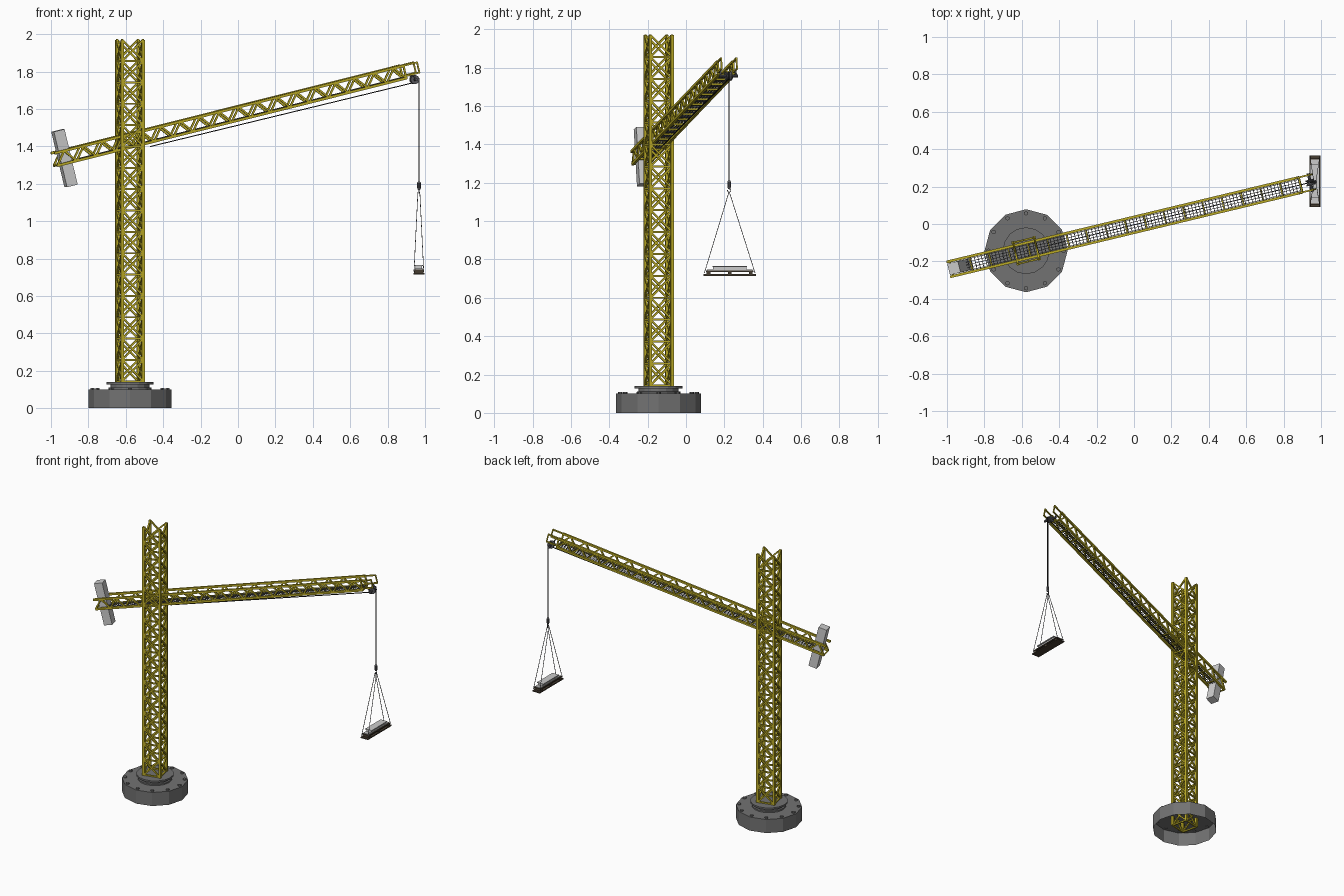
import bpy, bmesh, math
from mathutils import Vector, Matrix

if "Cube" in bpy.data.objects:
    bpy.data.objects.remove(bpy.data.objects["Cube"])

CX, CY = -0.577, -0.143
YAW = Matrix.Rotation(math.radians(13.5), 4, 'Z')
MAST = Matrix.Translation((CX, CY, 0)) @ YAW
JIB = Matrix.Translation((CX, CY, 1.432)) @ YAW @ Matrix.Rotation(math.radians(-13.7), 4, 'Y')
WORLD = Matrix.Identity(4)


def material(name, rgb):
    m = bpy.data.materials.new(name)
    m.diffuse_color = (*rgb, 1)
    m.use_nodes = True
    m.node_tree.nodes["Principled BSDF"].inputs["Base Color"].default_value = m.diffuse_color
    return m


YELLOW = material("yellow_paint", (0.50, 0.41, 0.02))
DARK = material("dark_steel", (0.10, 0.10, 0.11))
BASE = material("base_grey", (0.17, 0.17, 0.17))
BLACK = material("rope_black", (0.015, 0.015, 0.015))
WOOD = material("dark_wood", (0.06, 0.045, 0.03))


def finish(name, bm, mat=None, frame=WORLD):
    bmesh.ops.recalc_face_normals(bm, faces=bm.faces)
    me = bpy.data.meshes.new(name)
    bm.to_mesh(me)
    bm.free()
    ob = bpy.data.objects.new(name, me)
    bpy.context.collection.objects.link(ob)
    ob.matrix_world = frame
    if mat:
        me.materials.append(mat)
    return ob


def beam(bm, a, b, w):
    """Square bar of width w from a to b."""
    a, b = Vector(a), Vector(b)
    d = b - a
    up = Vector((0, 0, 1)) if abs(d.normalized().z) < 0.99 else Vector((0, 1, 0))
    s = d.cross(up).normalized()
    u = s.cross(d).normalized()
    ring = [(s * i + u * j) * w / 2 for i, j in ((-1, -1), (1, -1), (1, 1), (-1, 1))]
    lo = [bm.verts.new(a + r) for r in ring]
    hi = [bm.verts.new(b + r) for r in ring]
    bm.faces.new(lo)
    bm.faces.new(hi)
    for i in range(4):
        k = (i + 1) % 4
        bm.faces.new((lo[i], lo[k], hi[k], hi[i]))


def bars(name, items, mat, frame=WORLD):
    bm = bmesh.new()
    for a, b, w in items:
        beam(bm, a, b, w)
    return finish(name, bm, mat, frame)


def box(bm, c, size):
    bmesh.ops.create_cube(bm, size=1, matrix=Matrix.Translation(c) @ Matrix.Diagonal((*size, 1)))


def lathe(bm, profile, n, frame):
    """Surface of revolution about z; the profile is (radius, z) pairs."""
    rings = [[bm.verts.new(frame @ Vector((r * math.cos(2 * math.pi * i / n),
              r * math.sin(2 * math.pi * i / n), z))) for i in range(n)] for r, z in profile]
    for p, q in zip(rings, rings[1:]):
        for i in range(n):
            k = (i + 1) % n
            bm.faces.new((p[i], p[k], q[k], q[i]))
    return rings


# Base drum, open underneath, with slewing collar and bolts
at_mast = Matrix.Translation((CX, CY, 0))
bm = bmesh.new()
bm.faces.new(lathe(bm, [(0.222, 0), (0.222, 0.1)], 12, at_mast)[-1])
finish("base_drum", bm, BASE)
bm = bmesh.new()
bm.faces.new(lathe(bm, [(0.115, 0.1), (0.115, 0.11), (0.104, 0.112), (0.104, 0.126),
                        (0.125, 0.128), (0.125, 0.14)], 16, at_mast)[-1])
finish("base_collar", bm, BASE)
bm = bmesh.new()
for i in range(12):
    t = i * math.pi / 6
    bmesh.ops.create_cone(bm, cap_ends=True, segments=6, radius1=0.012, radius2=0.012, depth=0.012,
        matrix=Matrix.Translation((CX + 0.2 * math.cos(t), CY + 0.2 * math.sin(t), 0.103)))
finish("base_bolts", bm, BASE)

# Mast: four legs, rings and crossed braces
H, Z0, Z1, N = 0.058, 0.03, 1.97, 17
step = (Z1 - Z0) / N
corners = [(-H, -H), (H, -H), (H, H), (-H, H)]
bars("mast_legs", [((*c, Z0), (*c, Z1), 0.016) for c in corners], YELLOW, MAST)
braces = []
for k in range(N):
    za, zb = Z0 + k * step, Z0 + (k + 1) * step
    for i in range(4):
        p, q = corners[i], corners[(i + 1) % 4]
        braces += [((*p, za), (*q, zb), 0.010), ((*q, za), (*p, zb), 0.010),
                   ((*p, za), (*q, za), 0.010)]
bars("mast_braces", braces, YELLOW, MAST)

# Jib: four chords, zigzag sides, floor cross bars
L0, L1, W, D = -0.43, 1.545, 0.041, 0.034
chords, zigzag, tip = [], [], []
M = 36
dx = (L1 - L0) / M
for s in (-W, W):
    for z in (-D, D):
        chords.append(((L0, s, z), (L1, s, z), 0.014))
    for k in range(M):
        z = -D if k % 2 == 0 else D
        zigzag.append(((L0 + k * dx, s, z), (L0 + (k + 1) * dx, s, -z), 0.010))
    # Thin open frame at the tip
    tip += [((L1, s, D), (1.625, s, D), 0.009), ((L1, s, -D + 0.012), (1.625, s, -D + 0.012), 0.009),
            ((1.622, s, -D + 0.012), (1.622, s, D), 0.008), ((L1, s, -D), (L1, s, D), 0.010)]
tip.append(((L1, -W, -D), (L1, W, -D), 0.010))
bars("jib_chords", chords, YELLOW, JIB)
bars("jib_side_braces", zigzag, YELLOW, JIB)
bars("jib_tip_frame", tip, YELLOW, JIB)
bars("jib_floor_bars", [((L0 + 2 * k * dx, -W, -D), (L0 + 2 * k * dx, W, -D), 0.008)
                        for k in range(M // 2 + 1)], YELLOW, JIB)

# Walkway grating on the jib floor
grate = [((-0.39, y, -D + 0.006), (L1, y, -D + 0.006), 0.003) for y in (-0.03, -0.015, 0, 0.015, 0.03)]
grate += [((-0.39 + i * 0.0195, -W, -D + 0.006), (-0.39 + i * 0.0195, W, -D + 0.006), 0.003)
          for i in range(100)]
bars("jib_grating", grate, DARK, JIB)

# Counterweight slab
bm = bmesh.new()
box(bm, (-0.373, 0, -0.007), (0.06, 0.062, 0.305))
finish("counterweight", bm, None, JIB)

# Pulley with axle and hangers under the tip
PX, PY, PZ = 0.943, 0.222, 1.757
turn = Matrix.Translation((PX, PY, PZ)) @ YAW @ Matrix.Rotation(math.pi / 2, 4, 'X')
bm = bmesh.new()
r = lathe(bm, [(0.024, -0.016), (0.024, -0.010), (0.017, -0.003), (0.017, 0.003),
               (0.024, 0.010), (0.024, 0.016)], 14, turn)
bm.faces.new(r[0])
bm.faces.new(r[-1])
bmesh.ops.create_cone(bm, cap_ends=True, segments=8, radius1=0.008, radius2=0.008, depth=0.1, matrix=turn)
finish("pulley", bm, DARK)
here = JIB.inverted() @ Vector((PX, PY, PZ))
bars("pulley_hangers", [((here.x, s, here.z), (here.x - 0.01, s, -D + 0.012), 0.008)
                        for s in (-W, W)], DARK, JIB)

# Hoist rope along the jib and down to the hook
RX, RY = 0.968, 0.225
bars("hoist_rope", [((0.10, 0, -0.058), (here.x, 0, here.z - 0.015), 0.005)], BLACK, JIB)
bars("drop_rope", [((RX, RY, 1.765), (RX, RY, 1.2), 0.006),
                   ((PX, PY, PZ + 0.02), (RX, RY, 1.763), 0.006)], BLACK)
bm = bmesh.new()
r = lathe(bm, [(0.005, 1.213), (0.010, 1.205), (0.010, 1.178), (0.006, 1.168)], 10,
          Matrix.Translation((RX, RY, 0)))
bm.faces.new(r[0])
bm.faces.new(r[-1])
finish("hook_block", bm, DARK)
hook = [Vector((RX, RY + 0.009 * math.sin(t), 1.159 + 0.009 * math.cos(t)))
        for t in [i * math.pi / 5 for i in range(9)]]
bars("hook", [(a, b, 0.004) for a, b in zip(hook, hook[1:])], DARK)

# Slings and pallet with its load
GX, GY = 0.967, 0.228
bars("slings", [((GX + 0.2 * i, RY, 1.155), (GX + i, GY + j, 0.73), 0.0028)
                for i in (-0.026, 0.026) for j in (-0.132, 0.132)], DARK)
bm = bmesh.new()
box(bm, (GX, GY, 0.719), (0.06, 0.275, 0.008))
box(bm, (GX, GY, 0.739), (0.056, 0.25, 0.008))
for y in (-0.11, 0, 0.11):
    box(bm, (GX, GY + y, 0.729), (0.05, 0.02, 0.014))
finish("pallet", bm, WOOD)
bm = bmesh.new()
box(bm, (GX, GY, 0.744), (0.042, 0.235, 0.006))
box(bm, (GX, GY, 0.752), (0.036, 0.175, 0.016))
box(bm, (GX, GY, 0.763), (0.052, 0.18, 0.006))
finish("load", bm)
